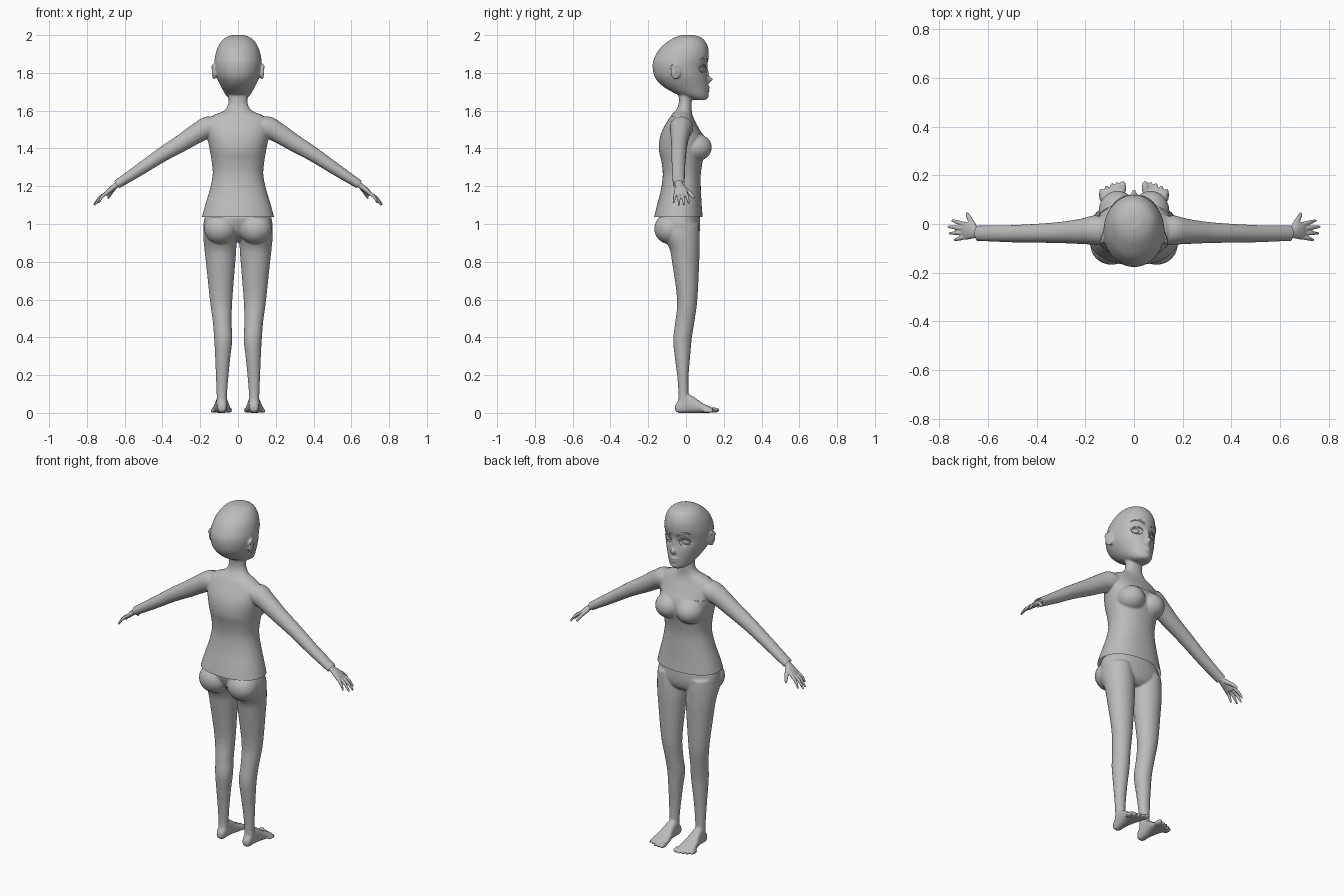
import bpy, bmesh, math
from mathutils import Vector, Matrix
from mathutils.bvhtree import BVHTree

if "Cube" in bpy.data.objects:
    bpy.data.objects.remove(bpy.data.objects["Cube"])

V = Vector
grey = bpy.data.materials.new("plain grey")
grey.diffuse_color = (0.5, 0.5, 0.5, 1)
grey.use_nodes = True
grey.node_tree.nodes["Principled BSDF"].inputs["Base Color"].default_value = grey.diffuse_color


def loft(bm, rings, n=32, p=2.0, sub=4):
    """Closed skin over rings (centre, half axis u, half axis v), spline-smoothed."""
    rows = []
    for i in range(len(rings) - 1):
        q = [rings[max(i - 1, 0)], rings[i], rings[i + 1], rings[min(i + 2, len(rings) - 1)]]
        for k in range(sub):
            t = k / sub
            w = [(-t + 2*t*t - t**3) / 2, (2 - 5*t*t + 3*t**3) / 2,
                 (t + 4*t*t - 3*t**3) / 2, (t**3 - t*t) / 2]
            rows.append([sum((q[j][m] * w[j] for j in range(4)), V((0, 0, 0))) for m in range(3)])
    rows.append(rings[-1])
    loops = []
    for c, u, v in rows:
        loop = []
        for k in range(n):
            a = 2 * math.pi * k / n
            ca, sa = math.cos(a), math.sin(a)
            ca = math.copysign(abs(ca) ** (2 / p), ca)
            sa = math.copysign(abs(sa) ** (2 / p), sa)
            loop.append(bm.verts.new(c + u * ca + v * sa))
        loops.append(loop)
    for a, b in zip(loops, loops[1:]):
        for k in range(n):
            bm.faces.new((a[k], a[(k + 1) % n], b[(k + 1) % n], b[k]))
    bm.faces.new(loops[0])
    bm.faces.new(loops[-1])


def stack(bm, rows, s=1, **kw):
    """Horizontal slices: z, x0, x1, y0, y1."""
    loft(bm, [(V((s * (a + b) / 2, (c + d) / 2, z)), V(((b - a) / 2, 0, 0)), V((0, (d - c) / 2, 0)))
              for z, a, b, c, d in rows], **kw)


def tube(bm, pts, n=16):
    """Limb along points: x, y, z, radius in y, radius across."""
    P = [V(p[:3]) for p in pts]
    rings = []
    for i, p in enumerate(pts):
        d = (P[min(i + 1, len(P) - 1)] - P[max(i - 1, 0)]).normalized()
        u = V((0, 1, 0))
        u = (u - d * u.dot(d)).normalized()
        rings.append((P[i], u * p[3], d.cross(u) * p[4]))
    loft(bm, rings, n=n)


def ball(bm, c, r, rot=0):
    bmesh.ops.create_uvsphere(bm, u_segments=24, v_segments=16, radius=1,
                              matrix=Matrix.Translation(c) @ Matrix.Rotation(rot, 4, 'Z') @ Matrix.Diagonal((*r, 1)))


def finish(bm, name, voxel=0, smooth=3):
    """Make an object; with a voxel size the parts are fused into one skin."""
    bmesh.ops.recalc_face_normals(bm, faces=bm.faces[:])
    me = bpy.data.meshes.new(name)
    bm.to_mesh(me)
    bm.free()
    ob = bpy.data.objects.new(name, me)
    bpy.context.collection.objects.link(ob)
    if voxel:
        m = ob.modifiers.new("fuse", 'REMESH')
        m.mode, m.voxel_size = 'VOXEL', voxel
        m = ob.modifiers.new("soften", 'SMOOTH')
        m.factor, m.iterations = 0.5, smooth
        dg = bpy.context.evaluated_depsgraph_get()
        ob.data = bpy.data.meshes.new_from_object(ob.evaluated_get(dg))
        ob.modifiers.clear()
    ob.data.materials.clear()
    ob.data.materials.append(grey)
    for f in ob.data.polygons:
        f.use_smooth = True
    return ob


# Upper body: torso and neck, bust, arms, head, ears fused together
bm = bmesh.new()
torso = [(1.0, .196, -.173, .088), (1.04, .187, -.165, .085), (1.1, .171, -.15, .08), (1.18, .147, -.13, .076),
         (1.26, .131, -.12, .075), (1.33, .136, -.127, .085), (1.39, .146, -.14, .10), (1.45, .158, -.137, .098),
         (1.5, .165, -.12, .072), (1.55, .16, -.092, .045), (1.578, .125, -.075, .034), (1.595, .082, -.06, .031),
         (1.615, .06, -.046, .03), (1.645, .05, -.038, .03), (1.7, .05, -.04, .03)]
stack(bm, [(z, -w, w, b, f) for z, w, b, f in torso], n=48, p=2.2)
head = [(1.656, .022, .05, .1), (1.664, .045, .015, .11), (1.685, .066, -.045, .117), (1.72, .086, -.11, .118),
        (1.755, .104, -.15, .116), (1.79, .118, -.17, .112), (1.84, .125, -.177, .112), (1.88, .123, -.168, .12),
        (1.93, .11, -.138, .118), (1.97, .086, -.09, .1), (1.99, .06, -.055, .075), (2.0, .03, -.02, .04)]
stack(bm, [(z, -w, w, b, f) for z, w, b, f in head], n=48)
for s in (1, -1):
    ball(bm, (s * .068, .052, 1.405), (.075, .082, .07))
    tube(bm, [(s * x, y, z, ry, rp) for x, y, z, ry, rp in [
        (.10, -.025, 1.515, .06, .05), (.16, -.025, 1.51, .058, .056), (.21, -.03, 1.485, .05, .05),
        (.3, -.035, 1.428, .041, .043), (.4, -.038, 1.368, .036, .036), (.52, -.04, 1.288, .032, .029),
        (.64, -.038, 1.21, .029, .021), (.68, -.038, 1.184, .028, .02)]], n=24)
    ball(bm, (s * .125, -.058, 1.805), (.012, .026, .038), s * .35)
    bmesh.ops.create_uvsphere  # ear rim below
    rim = []
    for k in range(9):
        a = math.radians(60 + k * 30 - 30)
        yy = .026 * math.cos(a) * -1
        rim.append((s * (.131 - .3 * yy), -.06 + yy * -1 * -1, 1.807 + .036 * math.sin(a), .006, .006))
    tube(bm, rim, n=8)
upper = finish(bm, "upper_body", voxel=.006, smooth=3)

# Face relief: x, z, spread x, spread z, depth
relief = [(0, 1.765, .013, .015, .025), (0, 1.8, .01, .03, .009), (.052, 1.82, .027, .02, -.014),
          (0, 1.722, .022, .007, .010), (0, 1.705, .018, .007, .008), (0, 1.673, .022, .012, .005)]
bm = bmesh.new()
bm.from_mesh(upper.data)
for v in bm.verts:
    if v.co.z > 1.65 and v.co.y > .03:
        x, z = v.co.x, v.co.z
        for cx, cz, sx, sz, d in relief:
            for c in {cx, -cx}:
                v.co.y += d * math.exp(-((x - c) / sx) ** 2 - ((z - cz) / sz) ** 2)
bm.normal_update()
tree = BVHTree.FromBMesh(bm)


def on_face(x, z, lift):
    return V((x, tree.ray_cast(V((x, .5, z)), V((0, -1, 0)))[0].y + lift, z))


# Cut the neckline as an oval polygon, then split skin from shirt
N, RX, RY = 32, .16, .086


def polar(c):
    return math.hypot(c.x / RX, c.y / RY), math.atan2(c.y / RY, c.x / RX) % (2 * math.pi)


def inside(c, grow=1.0):
    r, a = polar(c)
    m = a % (2 * math.pi / N) - math.pi / N
    return c.z > 1.63 or (c.z > 1.475 and r * math.cos(m) < grow * math.cos(math.pi / N))


for k in range(N):
    a = 2 * math.pi * (k + .5) / N
    near = []
    for f in bm.faces:
        c = f.calc_center_median()
        if 1.475 < c.z < 1.63 and abs(c.x) < .2:
            r, t = polar(c)
            if .85 < r < 1.15 and abs((t - a + math.pi) % (2 * math.pi) - math.pi) < math.pi / N + .06:
                near.append(f)
    if near:
        geom = near + list({e for f in near for e in f.edges}) + list({v for f in near for v in f.verts})
        r = math.cos(math.pi / N)
        bmesh.ops.bisect_plane(bm, geom=geom, dist=1e-5,
                               plane_co=(RX * r * math.cos(a), RY * r * math.sin(a), 0),
                               plane_no=(math.cos(a) / RX, math.sin(a) / RY, 0))
bm.normal_update()
shirt = bm.copy()
bmesh.ops.delete(bm, geom=[f for f in bm.faces if not inside(f.calc_center_median(), 1.12)], context='FACES')
bpy.data.objects.remove(upper)
finish(bm, "head_and_neck")

# Shirt: lifted off the skin, open at hem and cuffs
bmesh.ops.delete(shirt, geom=[f for f in shirt.faces if inside(f.calc_center_median())], context='FACES')
for v in shirt.verts:
    v.co += v.normal * .003


def trim(co, no):
    bmesh.ops.bisect_plane(shirt, geom=shirt.verts[:] + shirt.edges[:] + shirt.faces[:],
                           plane_co=co, plane_no=no, clear_outer=True)


trim((0, 0, 1.037), (0, 0, -1))
for s in (1, -1):
    trim((s * .642, 0, 1.208), (s * .82, 0, -.57))
finish(shirt, "shirt")

# Eyes, lids and brows laid on the face
bm = bmesh.new()
for s in (1, -1):
    turn = -s * .4
    ball(bm, on_face(s * .054, 1.82, -.003), (.026, .009, .018), turn)
    ball(bm, on_face(s * .053, 1.82, .004), (.011, .004, .013), turn)
    for lo, hi, r in ((5, 175, .0035), (200, 340, .002)):
        arc = [math.radians(lo + (hi - lo) * k / 8) for k in range(9)]
        tube(bm, [(*on_face(s * (.054 + .028 * math.cos(a)), 1.82 + .02 * math.sin(a), .002), r, r)
                  for a in arc], n=8)
    tube(bm, [(*on_face(s * x, z, .001), r, r * 1.3) for x, z, r in [
        (.02, 1.86, .003), (.038, 1.872, .004), (.058, 1.88, .004), (.075, 1.878, .003), (.09, 1.868, .0015)]], n=8)
finish(bm, "eyes_and_brows")

# Lower body: pelvis, buttocks, legs, feet and toes
bm = bmesh.new()
stack(bm, [(1.06, -.165, .165, -.13, .066), (1.03, -.178, .178, -.145, .074), (.97, -.18, .18, -.125, .074),
           (.93, -.13, .13, -.09, .062), (.905, -.05, .05, -.05, .035)], n=40, p=2.2)
leg = [(1.0, .02, .18, -.125, .068), (.94, .008, .184, -.125, .072), (.87, .009, .178, -.088, .072),
       (.8, .014, .17, -.074, .07), (.6, .03, .149, -.047, .06), (.48, .034, .133, -.057, .044),
       (.39, .03, .126, -.068, .03), (.3, .04, .121, -.06, .022), (.2, .05, .117, -.047, .014),
       (.1, .058, .113, -.04, .013), (.05, .057, .113, -.045, .02), (.012, .062, .108, -.05, .02)]
foot = [(-.057, .07, .1, .012, .04), (-.04, .06, .11, .0, .065), (0, .056, .114, 0, .1), (.04, .052, .12, .0, .085),
        (.08, .043, .13, 0, .056), (.115, .037, .138, 0, .038), (.14, .036, .14, .002, .026)]
for s in (1, -1):
    stack(bm, leg, s)
    ball(bm, (s * .092, -.085, .975), (.088, .083, .082))
    loft(bm, [(V((s * (a + b) / 2, y, (c + d) / 2)), V(((b - a) / 2, 0, 0)), V((0, 0, (d - c) / 2)))
              for y, a, b, c, d in foot], p=2.5)
    for i in range(5):
        r = .0145 if i == 0 else .0105 - .0005 * i
        ball(bm, (s * (.046 + .0225 * i), .148 - .0018 * i * i, r), (r, .03, r))
finish(bm, "hips_legs_and_feet", voxel=.006, smooth=2)

# Hands: wrist, palm, four fingers and a thumb
for s, side in ((1, "right"), (-1, "left")):
    bm = bmesh.new()
    tube(bm, [(s * x, y, z, ry, rp) for x, y, z, ry, rp in [
        (.62, -.038, 1.223, .023, .016), (.645, -.036, 1.205, .022, .015), (.668, -.03, 1.187, .032, .015),
        (.69, -.028, 1.168, .037, .013), (.702, -.028, 1.155, .034, .011)]])
    for y0, y1, x1, z1 in [(-.001, .015, .748, 1.108), (-.019, -.011, .764, 1.1),
                           (-.037, -.038, .758, 1.1), (-.054, -.066, .738, 1.112)]:
        x0, z0 = .69, 1.167
        tube(bm, [(s * x0, y0, z0, .009, .009),
                  (s * (x0 * .5 + x1 * .5 + .005), (y0 + y1) / 2, (z0 + z1) / 2 + .006, .0085, .0085),
                  (s * x1, y1, z1, .005, .005)], n=12)
    tube(bm, [(s * .655, -.015, 1.19, .012, .012), (s * .672, .015, 1.168, .011, .011),
              (s * .682, .033, 1.15, .009, .009), (s * .688, .045, 1.135, .005, .005)], n=12)
    finish(bm, side + "_hand", voxel=.0035, smooth=2)
